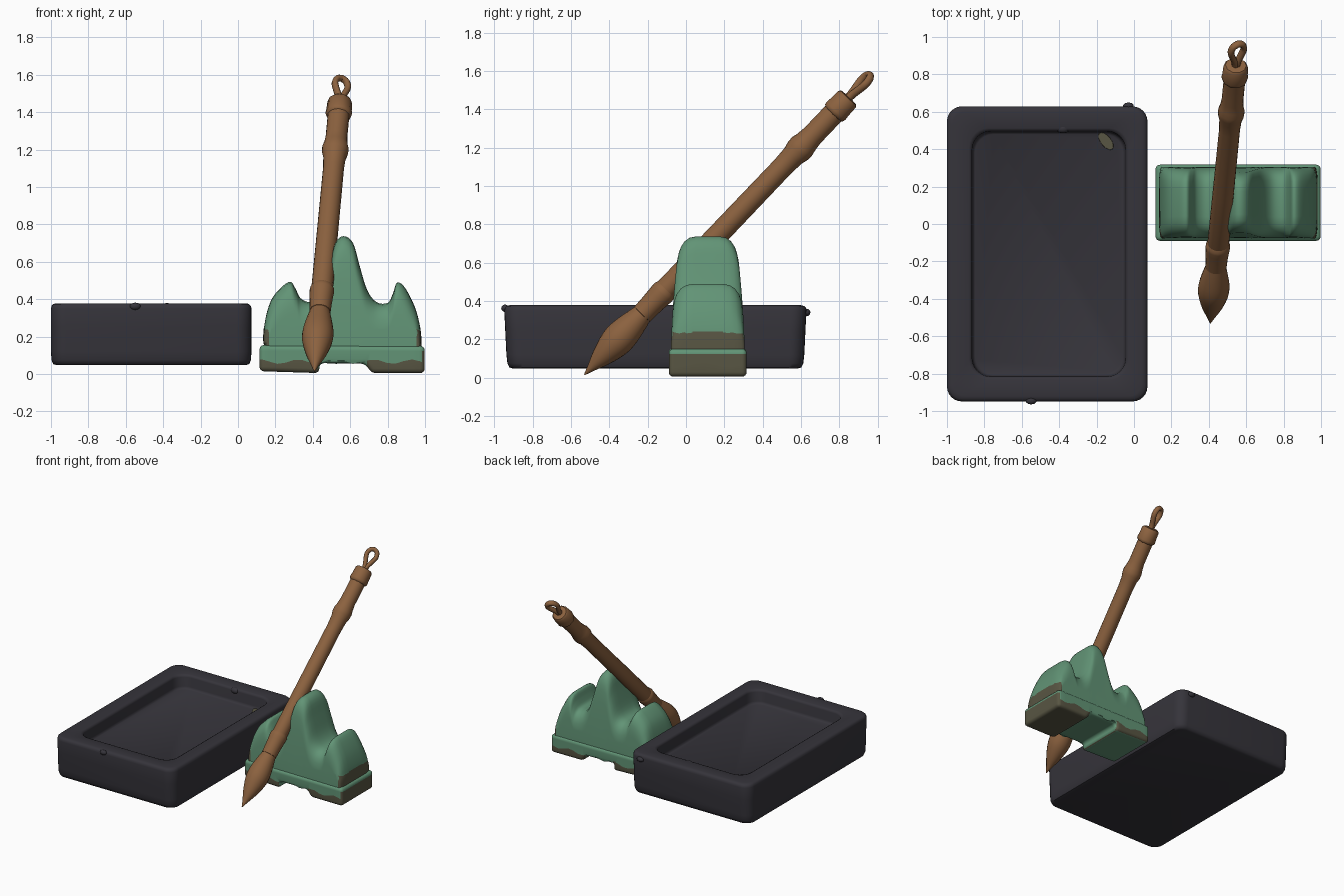
import bpy, bmesh, math
from mathutils import Vector, Matrix

if "Cube" in bpy.data.objects:
    bpy.data.objects.remove(bpy.data.objects["Cube"])


def material(name, rgb):
    m = bpy.data.materials.new(name)
    m.diffuse_color = (*rgb, 1)
    m.use_nodes = True
    m.node_tree.nodes["Principled BSDF"].inputs["Base Color"].default_value = m.diffuse_color
    return m


STONE = material("charcoal stone", (0.036, 0.034, 0.043))
GREEN = material("celadon green", (0.122, 0.296, 0.181))
CLAY = material("bare clay", (0.098, 0.092, 0.056))
WOOD = material("brown wood", (0.262, 0.122, 0.050))


def finish(bm, name, mats, angle=40):
    bmesh.ops.recalc_face_normals(bm, faces=bm.faces)
    me = bpy.data.meshes.new(name)
    bm.to_mesh(me)
    bm.free()
    ob = bpy.data.objects.new(name, me)
    bpy.context.collection.objects.link(ob)
    for m in mats:
        me.materials.append(m)
    bpy.ops.object.select_all(action='DESELECT')
    ob.select_set(True)
    bpy.context.view_layer.objects.active = ob
    bpy.ops.object.shade_smooth_by_angle(angle=math.radians(angle))
    return ob


def loft(rings, cap=True, closed=True):
    """Skin rings with equal point counts."""
    bm = bmesh.new()
    vs = [[bm.verts.new(p) for p in r] for r in rings]
    n = len(rings[0])
    for a, b in zip(vs, vs[1:]):
        for i in range(n if closed else n - 1):
            j = (i + 1) % n
            bm.faces.new((a[i], a[j], b[j], b[i]))
    if cap:
        bm.faces.new(vs[0])
        bm.faces.new(vs[-1])
    return bm


def smooth_path(pts, steps):
    """Catmull-Rom curve through open points."""
    p = [Vector(q) for q in pts]
    p = [p[0] * 2 - p[1]] + p + [p[-1] * 2 - p[-2]]
    out = []
    for a, b, c, d in zip(p, p[1:], p[2:], p[3:]):
        for k in range(steps):
            t = k / steps
            out.append(0.5 * (2 * b + (c - a) * t + (2 * a - 5 * b + 4 * c - d) * t * t
                              + (3 * b - a - 3 * c + d) * t ** 3))
    return out + [p[-2]]


def rounded_rect(cx, cy, hx, hy, r, z):
    pts = []
    for q, (sx, sy) in enumerate(((1, 1), (-1, 1), (-1, -1), (1, -1))):
        for k in range(7):
            a = math.radians(90 * q + 15 * k)
            pts.append((cx + sx * (hx - r) + r * math.cos(a), cy + sy * (hy - r) + r * math.sin(a), z))
    return pts


# ink stone: rounded slab with a sunken well
FLOOR = 0.265
rings = [rounded_rect(-0.464, -0.16, 0.536 - i, 0.79 - i - 0.016 * (0.375 - z) / 0.33, r, z) for i, r, z in (
    (0.032, 0.06, 0.047), (0.012, 0.07, 0.053), (0.003, 0.075, 0.075), (0, 0.08, 0.12), (0, 0.08, 0.25),
    (0, 0.08, 0.35), (0.004, 0.08, 0.365), (0.013, 0.075, 0.374), (0.03, 0.07, 0.378))]
rings += [rounded_rect(-0.455, -0.16, 0.415 - i, 0.66 - i, 0.1, z) for i, z in (
    (-0.012, 0.377), (0, 0.371), (0.004, 0.358), (0.007, FLOOR + 0.02), (0.011, FLOOR + 0.006), (0.02, FLOOR))]
finish(loft(rings), "ink_stone", [STONE], 50)

# small lumps on the rim of the stone
bm = bmesh.new()
for x, y, z, r in ((-0.55, -0.945, 0.362, 0.02), (-0.03, 0.63, 0.34, 0.02), (-0.38, 0.51, 0.355, 0.025)):
    bmesh.ops.create_icosphere(bm, subdivisions=2, radius=r,
                               matrix=Matrix.Translation((x, y, z)) @ Matrix.Diagonal((1.5, 1, 1, 1)))
finish(bm, "rim_lumps", [STONE], 60)

# bare spot in the corner of the well
bm = bmesh.new()
bmesh.ops.create_cone(bm, cap_ends=True, segments=16, radius1=0.056, radius2=0.054, depth=0.008,
                      matrix=Matrix.Translation((-0.150, 0.443, FLOOR + 0.003)) @ Matrix.Rotation(-0.9, 4, 'Z')
                      @ Matrix.Diagonal((1, 0.5, 1, 1)))
finish(bm, "well_spot", [CLAY])


def wave(x, y, amp):
    return amp * math.sin(x * 31 + y * 23)


def slice_mesh(bm, co, no):
    bmesh.ops.bisect_plane(bm, geom=bm.verts[:] + bm.edges[:] + bm.faces[:], plane_co=co, plane_no=no)


def wavy_cut(bm, z, amp):
    """Slice at a height and make the cut line uneven."""
    for ax, lo, hi in ((0, 0.12, 1.0), (1, -0.08, 0.31)):
        for k in range(1, int((hi - lo) / 0.045) + 1):
            co, no = Vector(), Vector()
            co[ax], no[ax] = lo + k * 0.045, 1
            slice_mesh(bm, co, no)
    slice_mesh(bm, (0, 0, z), (0, 0, 1))
    for v in bm.verts:
        if abs(v.co.z - z) < 1e-4:
            v.co.z += wave(v.co.x, v.co.y, amp)


# brush rest foot: bar with two feet and an arch between them
bm = bmesh.new()
outline = [(0.115, 0.015), (0.435, 0.005), (0.435, 0.058), (0.68, 0.055), (0.715, 0.005),
           (0.998, 0.005), (0.998, 0.15), (0.115, 0.155)]
face = bm.faces.new([bm.verts.new((x, -0.09, z)) for x, z in outline])
ext = bmesh.ops.extrude_face_region(bm, geom=[face])
bmesh.ops.translate(bm, vec=(0, 0.407, 0), verts=[g for g in ext["geom"] if isinstance(g, bmesh.types.BMVert)])
bmesh.ops.recalc_face_normals(bm, faces=bm.faces)
bmesh.ops.bevel(bm, geom=bm.edges[:], offset=0.024, segments=4, profile=0.5, affect='EDGES')
wavy_cut(bm, 0.066, 0.012)
slice_mesh(bm, (0, 0, 0.122), (0, 0, 1))
for f in bm.faces:
    c = f.calc_center_median()
    f.normal_update()
    low = c.z < 0.066 + wave(c.x, c.y, 0.012)
    upright = abs(f.normal.z) < 0.85
    foot = c.x < 0.43 or c.x > 0.69
    if (low and foot and (upright or c.x > 0.69)) or (c.x > 0.985 and c.z < 0.122):
        f.material_index = 1
finish(bm, "rest_foot", [GREEN, CLAY], 45)

# brush rest mountain: three peaks, softened towards front and back
ridge = smooth_path([(0.142, 0.14), (0.134, 0.20), (0.15, 0.31), (0.18, 0.40), (0.23, 0.462), (0.28, 0.493),
                     (0.308, 0.455), (0.335, 0.405), (0.39, 0.385), (0.445, 0.43), (0.49, 0.58),
                     (0.52, 0.70), (0.565, 0.737), (0.615, 0.70), (0.65, 0.58), (0.69, 0.45), (0.74, 0.385),
                     (0.80, 0.38), (0.828, 0.43), (0.85, 0.488), (0.89, 0.465), (0.945, 0.36),
                     (0.976, 0.24), (0.982, 0.14)], 4)
# each layer: half depth, drop below the ridge, width factor, height factor
half = [(0.192, 0.13, 0.962, f) for f in (0, 0.2, 0.4, 0.6, 0.8, 1)]
half += [(0.187, 0.09, 0.975, 1), (0.177, 0.055, 0.985, 1), (0.155, 0.025, 0.994, 1),
         (0.125, 0.007, 1, 1), (0.08, 0, 1, 1)]
layers = [(-w, *r) for w, *r in half] + [(w, *r) for w, *r in reversed(half)]
rings = []
for w, drop, k, f in layers:
    ring = []
    for x, z in ridge:
        h = 0.14 + f * max(0, z - drop * min(1, (z - 0.14) / 0.24) - 0.14)
        taper = 1 - 0.24 * ((h - 0.14) / 0.6) ** 1.6
        ring.append((0.558 + (x - 0.558) * k, 0.114 + w * taper, h))
    rings.append(ring)
bm = loft(rings, cap=False, closed=False)
bmesh.ops.remove_doubles(bm, verts=bm.verts, dist=0.0005)
slice_mesh(bm, (0, 0, 0.238), (0, 0, 1))
for v in bm.verts:
    if abs(v.co.z - 0.238) < 1e-4 and (v.co.x > 0.93 or v.co.x < 0.17):
        v.co.z += wave(v.co.x, v.co.y, 0.008)
for f in bm.faces:
    c = f.calc_center_median()
    if c.z < 0.238 + wave(c.x, c.y, 0.008) and (c.x > 0.955 or (c.x < 0.165 and c.y < 0.12)):
        f.material_index = 1
finish(bm, "rest_mountain", [GREEN, CLAY], 60)

# brush frame: local z runs from the tip to the top of the handle
tip, top = Vector((0.408, -0.53, 0.015)), Vector((0.545, 0.85, 1.463))
axis = (top - tip).normalized()
side = (Vector((1, 0, 0)) - axis * axis.x).normalized()
up = axis.cross(side)
FRAME = Matrix((side, up, axis)).transposed().to_4x4()
FRAME.translation = tip


def turned(name, profile, sides=20, angle=35):
    """Lathe (distance, radius) pairs around the brush axis."""
    bm = loft([[FRAME @ Vector((r * math.cos(2 * math.pi * i / sides), r * math.sin(2 * math.pi * i / sides), s))
                for i in range(sides)] for s, r in profile])
    return finish(bm, name, [WOOD], angle)


turned("brush_hair", smooth_path([(0, 0.003), (0.05, 0.022), (0.13, 0.055), (0.22, 0.080), (0.29, 0.083),
                                  (0.37, 0.070), (0.45, 0.052)], 3), angle=60)
turned("brush_ferrule", [(0.435, 0.045), (0.44, 0.057), (0.50, 0.059), (0.56, 0.063),
                         (0.59, 0.066), (0.605, 0.065), (0.62, 0.058)])
turned("brush_handle", [(0.59, 0.054), (0.62, 0.058), (1.0, 0.057), (1.50, 0.056), (1.58, 0.060), (1.62, 0.070),
                        (1.65, 0.071), (1.68, 0.064), (1.73, 0.058), (1.90, 0.058)])
turned("handle_cap", [(1.885, 0.056), (1.895, 0.068), (1.91, 0.071), (1.935, 0.068), (1.99, 0.066), (2.003, 0.056),
                      (2.006, 0.025)], 10, 45)

# hanging loop: teardrop tube above the cap, twisted about the brush axis
mid = smooth_path([(0.004, 1.98), (0.010, 2.03), (0.030, 2.085), (0.038, 2.12), (0.026, 2.155), (0, 2.168)], 4)
path = mid + [Vector((-p.x, p.y)) for p in reversed(mid[:-1])]
TWIST = Matrix.Rotation(math.radians(25), 4, 'Z')
rings = []
for i, p in enumerate(path):
    t = (path[min(i + 1, len(path) - 1)] - path[max(i - 1, 0)]).normalized()
    n = Vector((t.y, -t.x))
    ring = []
    for k in range(10):
        a = 2 * math.pi * k / 10
        q = p + n * 0.017 * math.cos(a)
        ring.append(FRAME @ (TWIST @ Vector((q.x, 0.021 * math.sin(a), q.y))))
    rings.append(ring)
finish(loft(rings), "hanging_loop", [WOOD], 60)
